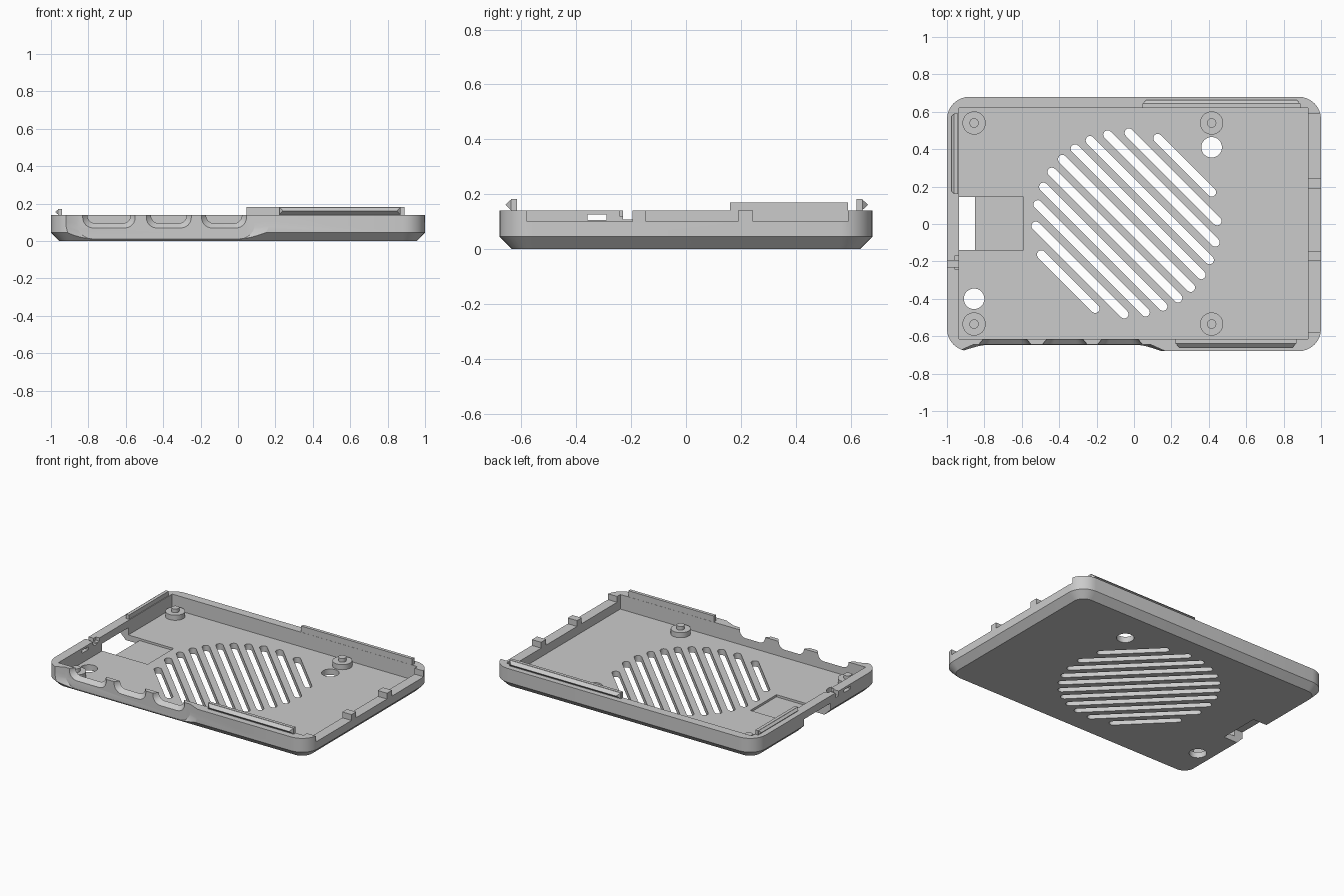
import bpy, bmesh, math
from mathutils import Vector

if "Cube" in bpy.data.objects:
    bpy.data.objects.remove(bpy.data.objects["Cube"])

grey = bpy.data.materials.new("shell grey")
grey.use_nodes = True
grey.diffuse_color = (0.6, 0.6, 0.6, 1)
grey.node_tree.nodes["Principled BSDF"].inputs["Base Color"].default_value = grey.diffuse_color


def solid(loops):
    """Closed solid through matching loops of points."""
    bm = bmesh.new()
    rings = [[bm.verts.new(p) for p in loop] for loop in loops]
    n = len(rings[0])
    for a, b in zip(rings, rings[1:]):
        for i in range(n):
            j = (i + 1) % n
            bm.faces.new((a[i], a[j], b[j], b[i]))
    bm.faces.new(rings[0][::-1])
    bm.faces.new(rings[-1])
    if bm.calc_volume(signed=True) < 0:
        bmesh.ops.reverse_faces(bm, faces=bm.faces[:])
    return bm


def box(x0, x1, y0, y1, z0, z1):
    return solid([[(x0, y0, z), (x1, y0, z), (x1, y1, z), (x0, y1, z)] for z in (z0, z1)])


def disc(x, y, r, z0, z1, n=32):
    ring = [(x + r * math.cos(2 * math.pi * i / n), y + r * math.sin(2 * math.pi * i / n)) for i in range(n)]
    return solid([[(px, py, z) for px, py in ring] for z in (z0, z1)])


def make(name, bm):
    mesh = bpy.data.meshes.new(name)
    bm.to_mesh(mesh)
    bm.free()
    mesh.materials.append(grey)
    obj = bpy.data.objects.new(name, mesh)
    bpy.context.collection.objects.link(obj)
    return obj


def volume(mesh):
    bm = bmesh.new()
    bm.from_mesh(mesh)
    v = bm.calc_volume(signed=True)
    bm.free()
    return v


def cut(target, bm):
    """Subtract one solid, keeping the first solver result whose volume is sound."""
    cutter = make("cutter", bm)
    cutter.hide_render = True
    before, limit = volume(target.data), volume(cutter.data) * 1.01
    mod = target.modifiers.new("cut", 'BOOLEAN')
    mod.operation, mod.object = 'DIFFERENCE', cutter
    result = None
    for solver in ('MANIFOLD', 'EXACT', 'FLOAT'):
        mod.solver = solver
        bpy.context.view_layer.update()
        graph = bpy.context.evaluated_depsgraph_get()
        mesh = bpy.data.meshes.new_from_object(target.evaluated_get(graph))
        if 1e-7 < before - volume(mesh) < limit:
            result = mesh
            break
        bpy.data.meshes.remove(mesh)
    target.modifiers.remove(mod)
    if result:
        target.data = result
    bpy.data.objects.remove(cutter)


def rounded_rect(hx, hy, r, z, steps=8):
    pts = []
    for k, (sx, sy) in enumerate(((1, 1), (-1, 1), (-1, -1), (1, -1))):
        for i in range(steps + 1):
            a = math.pi / 2 * (k + i / steps)
            pts.append((sx * (hx - r) + r * math.cos(a), sy * (hy - r) + r * math.sin(a), z))
    return pts


def u_profile(x0, x1, low, r, y, high=0.3, steps=6):
    """Upright U outline with rounded lower corners."""
    pts = [(x1, y, high), (x0, y, high)]
    for cx, start in ((x0 + r, math.pi), (x1 - r, 1.5 * math.pi)):
        for i in range(steps + 1):
            a = start + math.pi / 2 * i / steps
            pts.append((cx + r * math.cos(a), y, low + r + r * math.sin(a)))
    return pts


TOP, FLOOR, CHAMFER = 0.14, 0.04, 0.045

# Tray body with chamfered underside and open cavity
tray = make("tray", solid([rounded_rect(1 - CHAMFER, 0.68 - CHAMFER, 0.075, 0),
                           rounded_rect(1, 0.68, 0.12, CHAMFER),
                           rounded_rect(1, 0.68, 0.12, TOP)]))
cut(tray, box(-0.935, 0.93, -0.615, 0.62, FLOOR, 0.3))

# Shallow recess on the outside of the front wall
cut(tray, solid([u_profile(-0.96, 0.19, -0.01, 0.12, -0.69),
                 u_profile(-0.86, 0.09, 0.012, 0.08, -0.645)]))

# Flared port openings in the front wall
for x0, x1 in ((-0.83, -0.55), (-0.49, -0.25), (-0.195, 0.045)):
    cut(tray, solid([u_profile(x0 - 0.007, x1 + 0.007, 0.063, 0.06, -0.653),
                     u_profile(x0 + 0.03, x1 - 0.03, 0.1, 0.04, -0.608)]))

# Lowered stretches of the left wall
for y0, y1 in ((-0.58, -0.195), (-0.145, 0.19), (0.245, 0.59)):
    cut(tray, box(0.92, 1.1, y0, y1, 0.1, 0.3))

# Small window and stepped notch in the right wall
cut(tray, box(-1.1, -0.92, -0.36, -0.29, 0.106, 0.125))
cut(tray, box(-1.1, -0.92, -0.23, -0.195, 0.108, 0.3))
cut(tray, box(-0.961, -0.91, -0.24, -0.17, 0.118, 0.31))

# Card slot under the wall, and its pocket in the floor
cut(tray, box(-1.1, -0.85, -0.14, 0.145, -0.1, 0.09))
cut(tray, box(-0.87, -0.59, -0.139, 0.144, 0.025, 0.085))

# Diagonal vent slots filling a circle
centre, along, across = Vector((-0.04, 0.003)), Vector((1, -1)).normalized(), Vector((1, 1)).normalized()
for k in range(-5, 6):
    d = 0.088 * k
    half = math.sqrt(0.485 ** 2 - d * d)
    ring = []
    for s in (1, -1):
        for i in range(9):
            a = -math.pi / 2 + math.pi * i / 8
            ring.append(centre + across * (d + s * 0.0235 * math.sin(a)) + along * s * (half + 0.0235 * math.cos(a)))
    cut(tray, solid([[(p.x, p.y, z) for p in ring] for z in (-0.1, 0.1)]))

# Round floor holes
for x, y in ((0.415, 0.41), (-0.855, -0.4)):
    cut(tray, disc(x, y, 0.055, -0.1, 0.1))

# Standoffs with locating pins
for x, sx in ((-0.855, "right"), (0.415, "left")):
    for y, sy in ((-0.535, "front"), (0.54, "back")):
        make(f"{sy}_{sx}_standoff", disc(x, y, 0.062, FLOOR - 0.005, 0.075))
        make(f"{sy}_{sx}_pin", disc(x, y, 0.025, 0.07, 0.1))


def clip(name, place, start, end, height):
    """Snap rib with a pointed outer lip; place maps (outward, along, z) to xyz."""
    z1, t = TOP + height, height / 2
    make(name + "_rib", solid([[place(o, s, z) for o, z in
                                ((0, TOP - 0.02), (0.022, TOP - 0.02), (0.022, z1), (0, z1))]
                               for s in (start, end)]))
    make(name + "_lip", solid([[place(0.02, s, TOP), place(0.022 + t, s + c, TOP + t), place(0.02, s, z1)]
                               for s, c in ((start, t), (end, -t))]))


clip("front_clip", lambda o, s, z: (s, -0.616 - o, z), 0.22, 0.87, 0.042)
clip("back_clip", lambda o, s, z: (s, 0.621 + o, z), 0.045, 0.89, 0.042)
clip("right_clip", lambda o, s, z: (-0.94 - o, s, z), 0.16, 0.59, 0.03)

# Smooth rounded parts, keep real edges sharp
bpy.ops.object.select_all(action='DESELECT')
for obj in bpy.context.scene.objects:
    if obj.type == 'MESH':
        obj.select_set(True)
bpy.context.view_layer.objects.active = tray
bpy.ops.object.shade_smooth_by_angle(angle=math.radians(25))
